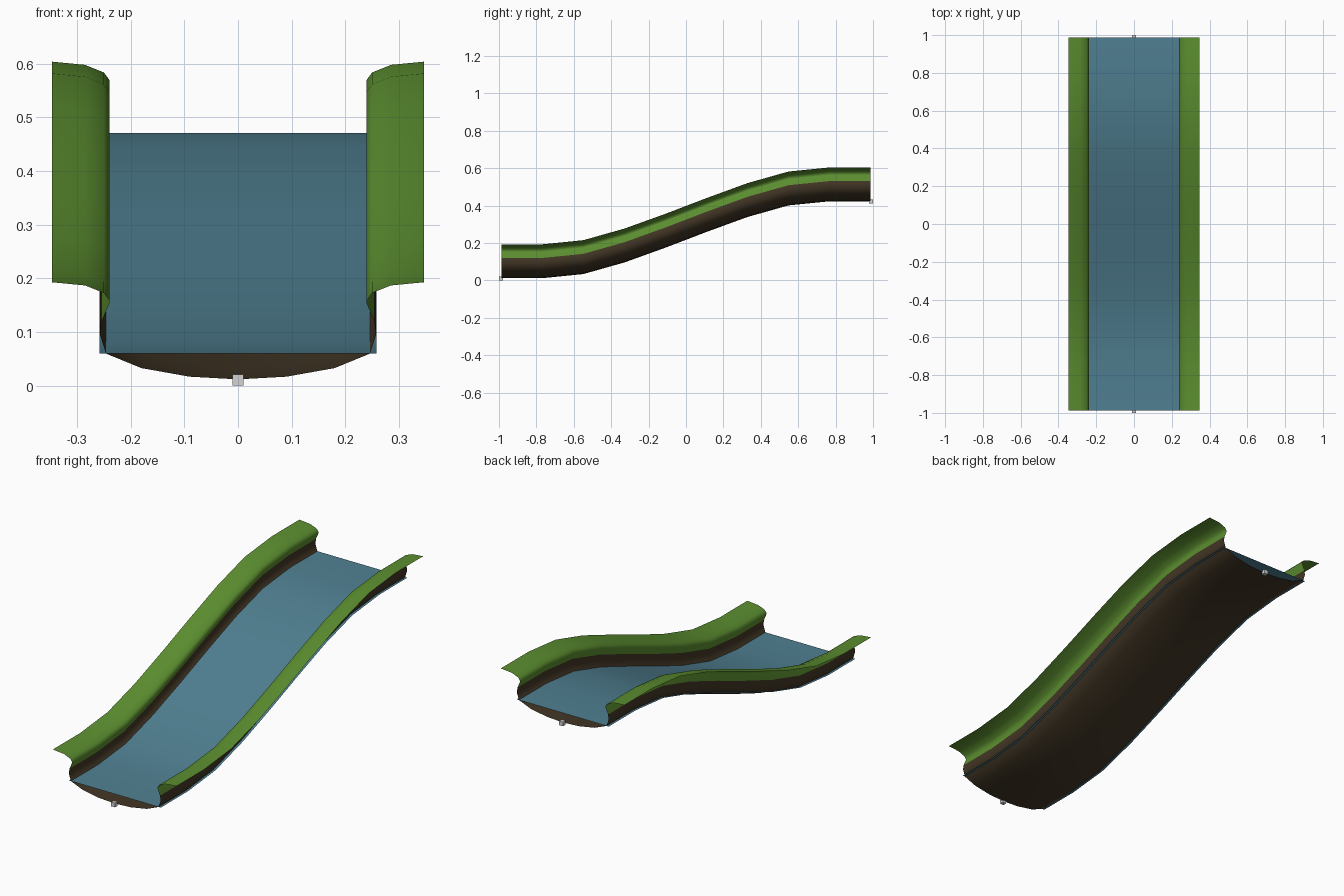
import bpy, bmesh

if "Cube" in bpy.data.objects:
    bpy.data.objects.remove(bpy.data.objects["Cube"])


def srgb(r, g, b):
    f = lambda c: c / 12.92 if c <= 0.04045 else ((c + 0.055) / 1.055) ** 2.4
    return (f(r / 255), f(g / 255), f(b / 255), 1)


def material(name, rgb):
    m = bpy.data.materials.new(name)
    m.diffuse_color = srgb(*rgb)
    m.use_nodes = True
    m.node_tree.nodes["Principled BSDF"].inputs["Base Color"].default_value = m.diffuse_color
    return m


GREEN = material("grass green", (92, 143, 48))
BROWN = material("earth brown", (66, 54, 37))
BLUE = material("water blue", (80, 128, 146))
GREY = material("marker grey", (212, 212, 212))

# S-shaped slope: evenly spaced stations and the rise at each
RISE = [0, 0, 0.022, 0.084, 0.163, 0.247, 0.327, 0.389, 0.411, 0.411]
PATH = [(-0.987 + 1.974 * i / 9, h) for i, h in enumerate(RISE)]


def sweep(name, profile, mats, rule):
    """Sweep an open x-z profile along the slope."""
    bm = bmesh.new()
    rows = [[bm.verts.new((x, y, z + h)) for x, z in profile] for y, h in PATH]
    for a, b in zip(rows, rows[1:]):
        for i in range(len(profile) - 1):
            f = bm.faces.new((a[i], a[i + 1], b[i + 1], b[i]))
            f.material_index = rule((profile[i][1] + profile[i + 1][1]) / 2)
            f.smooth = True
    me = bpy.data.meshes.new(name)
    bm.to_mesh(me)
    bm.free()
    for m in mats:
        me.materials.append(m)
    ob = bpy.data.objects.new(name, me)
    bpy.context.collection.objects.link(ob)
    return ob


# River bed and banks: a thin sheet, brown below and grassy above
half = [(0.09, 0.017), (0.18, 0.033), (0.246, 0.060), (0.257, 0.095),
        (0.254, 0.120), (0.240, 0.153), (0.239, 0.158), (0.250, 0.173),
        (0.285, 0.187), (0.347, 0.193)]
bed = [(-x, z) for x, z in reversed(half)] + [(0, 0.012)] + half
sweep("river_bed", bed, [BROWN, GREEN], lambda z: 1 if z > 0.12 else 0)

# Flat water surface, very slightly wider than the bed at its level
sweep("water", [(-0.258, 0.060), (0.258, 0.060)], [BLUE], lambda z: 0)

# Small connector cubes at both ends
for name, y, z in (("lower_marker", -0.99, 0.011), ("upper_marker", 0.99, 0.422)):
    bpy.ops.mesh.primitive_cube_add(size=0.021, location=(0, y, z))
    cube = bpy.context.object
    cube.name = name
    cube.data.materials.append(GREY)
